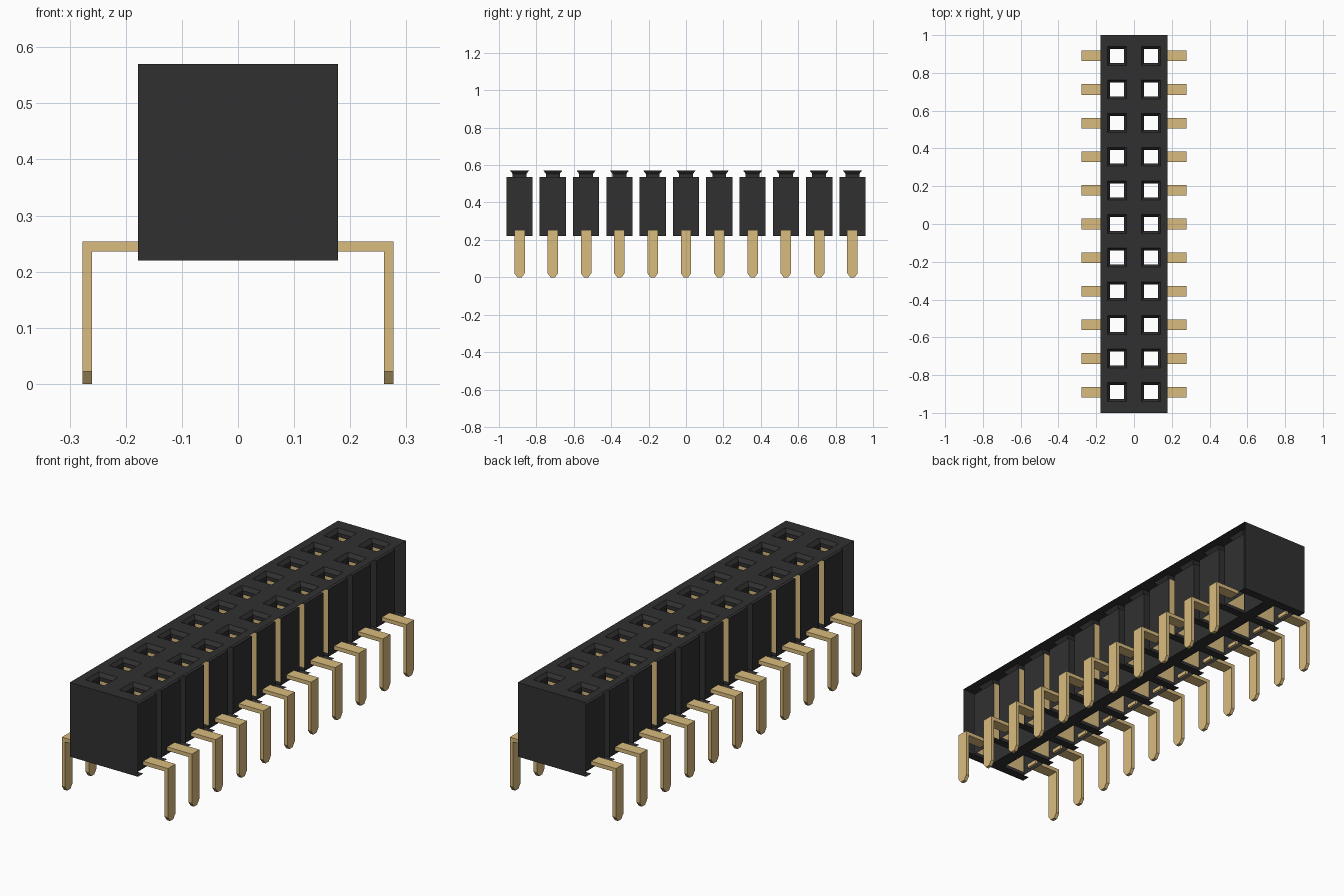
import bpy, bmesh

if "Cube" in bpy.data.objects:
    bpy.data.objects.remove(bpy.data.objects["Cube"], do_unlink=True)


def material(name, rgb):
    m = bpy.data.materials.new(name)
    m.use_nodes = True
    m.diffuse_color = (*rgb, 1)
    m.node_tree.nodes["Principled BSDF"].inputs["Base Color"].default_value = (*rgb, 1)
    return m


BLACK = material("black plastic", (0.03, 0.03, 0.03))
GOLD = material("gold metal", (0.70, 0.50, 0.21))

COUNT, PITCH = 11, 0.178
ROWS = [(k - (COUNT - 1) / 2) * PITCH for k in range(COUNT)]
HALF_W, Z0, Z1 = 0.178, 0.22, 0.57      # housing half width, bottom, top
CX, IN_X, OUT_X = 0.089, 0.03, 0.148    # cavity centre, inner and outer walls
CAV, CEIL = 0.07, 0.535                 # cavity half length, ceiling height


def finish(name, bm, mat):
    bmesh.ops.remove_doubles(bm, verts=bm.verts, dist=1e-5)
    me = bpy.data.meshes.new(name)
    bm.to_mesh(me)
    bm.free()
    me.materials.append(mat)
    ob = bpy.data.objects.new(name, me)
    bpy.context.collection.objects.link(ob)
    return ob


def quad(bm, *pts):
    bm.faces.new([bm.verts.new(p) for p in pts])


def grid(bm, xs, ys, z, solid):
    """Flat sheet of cells, keeping those where solid(x, y) holds."""
    for x0, x1 in zip(xs, xs[1:]):
        for y0, y1 in zip(ys, ys[1:]):
            if solid((x0 + x1) / 2, (y0 + y1) / 2):
                quad(bm, (x0, y0, z), (x1, y0, z), (x1, y1, z), (x0, y1, z))


def ring(cx, cy, hx, hy, z):
    return [(cx - hx, cy - hy, z), (cx + hx, cy - hy, z),
            (cx + hx, cy + hy, z), (cx - hx, cy + hy, z)]


def loft(bm, rings):
    for a, b in zip(rings, rings[1:]):
        for i in range(4):
            j = (i + 1) % 4
            quad(bm, a[i], a[j], b[j], b[i])


def in_row(y, half):
    return any(abs(y - r) < half for r in ROWS)


# Top sheet with square socket openings
MOUTH, THROAT = 0.05, 0.037
bm = bmesh.new()
ys = sorted([-1, 1] + [r + s * MOUTH for r in ROWS for s in (-1, 1)])
xs = [-HALF_W, -CX - MOUTH, -CX + MOUTH, CX - MOUTH, CX + MOUTH, HALF_W]
grid(bm, xs, ys, Z1, lambda x, y: not (abs(abs(x) - CX) < MOUTH and in_row(y, MOUTH)))
finish("housing_top", bm, BLACK)

# Bottom sheet with a tooth between neighbouring slots
bm = bmesh.new()
ys = sorted([-1, 1] + [r + s * CAV for r in ROWS for s in (-1, 1)])
grid(bm, [-HALF_W, -IN_X, IN_X, HALF_W], ys, Z0,
     lambda x, y: abs(x) < IN_X or not in_row(y, CAV))
finish("housing_bottom", bm, BLACK)

# End walls
for name, y in (("front_end_wall", -1), ("back_end_wall", 1)):
    bm = bmesh.new()
    quad(bm, (-HALF_W, y, Z0), (HALF_W, y, Z0), (HALF_W, y, Z1), (-HALF_W, y, Z1))
    finish(name, bm, BLACK)

# Sockets: tapered mouth, throat, ceiling and cavity walls, open below
bm = bmesh.new()
hx = (OUT_X - IN_X) / 2
for sx in (-1, 1):
    for y in ROWS:
        cx = sx * CX
        loft(bm, [ring(cx, y, MOUTH, MOUTH, Z1), ring(cx, y, THROAT, THROAT, 0.553),
                  ring(cx, y, THROAT, THROAT, CEIL), ring(cx, y, hx, CAV, CEIL),
                  ring(cx, y, hx, CAV, Z0)])
finish("socket_cavities", bm, BLACK)

# Contact plates lining the cavities, some showing on the outside of the walls
SHOWN = {-1: (3, 5, 6, 7, 8), 1: (0, 1, 2, 4, 7)}
bm = bmesh.new()
for sx in (-1, 1):
    for k, r in enumerate(ROWS):
        for sy in (-1, 1):
            for off in [-0.001] + ([0.001] if k in SHOWN[sy] else []):
                y = r + sy * (CAV + off)
                a, b = sx * (IN_X + 0.002), sx * (OUT_X - 0.001)
                quad(bm, (a, y, 0.236), (b, y, 0.236), (b, y, CEIL), (a, y, CEIL))
finish("contact_plates", bm, GOLD)

# Bent pins: (x, z) of inner and outer edge and half width at each station
STATIONS = [((0.135, 0.236), (0.135, 0.254), 0.028),
            ((0.26, 0.236), (0.277, 0.254), 0.028),
            ((0.26, 0.022), (0.277, 0.022), 0.028),
            ((0.26, 0.0), (0.277, 0.0), 0.012)]
for side, sx in (("left", 1), ("right", -1)):
    bm = bmesh.new()
    for y in ROWS:
        rings = [[(sx * a[0], y - h, a[1]), (sx * b[0], y - h, b[1]),
                  (sx * b[0], y + h, b[1]), (sx * a[0], y + h, a[1])]
                 for a, b, h in STATIONS]
        loft(bm, rings)
        quad(bm, *rings[0])
        quad(bm, *rings[-1])
    bmesh.ops.remove_doubles(bm, verts=bm.verts, dist=1e-5)
    bmesh.ops.recalc_face_normals(bm, faces=bm.faces)
    finish(side + "_pins", bm, GOLD)
